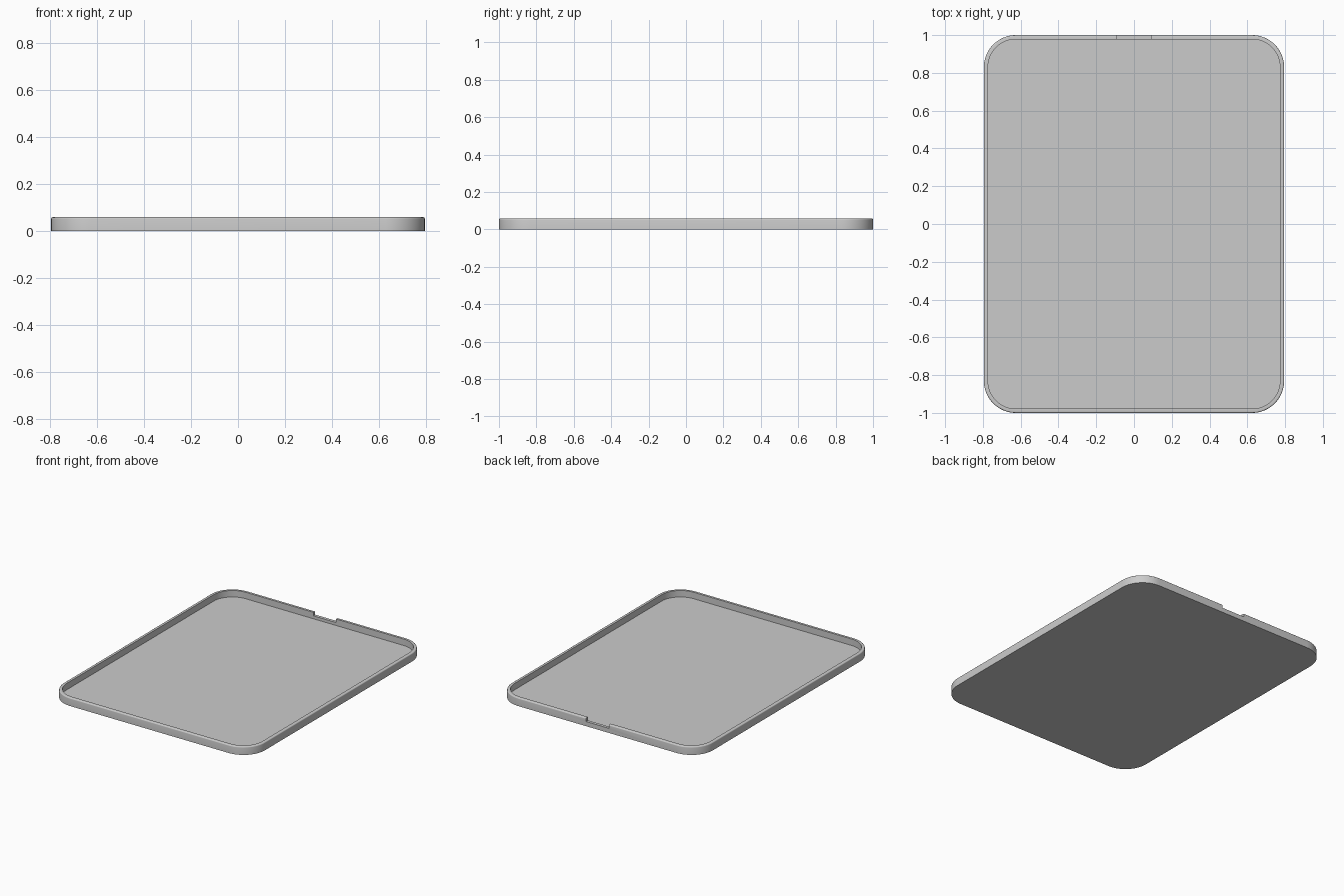
import bpy, bmesh
from math import cos, sin, pi, radians

if "Cube" in bpy.data.objects:
    bpy.data.objects.remove(bpy.data.objects["Cube"])

HALF_X, HALF_Y, CORNER = 0.795, 1.0, 0.17
HEIGHT, FLOOR, WALL, FILLET = 0.058, 0.012, 0.022, 0.007

grey = bpy.data.materials.new("plain grey")
grey.use_nodes = True
colour = (0.6, 0.6, 0.6, 1)
grey.diffuse_color = colour
grey.node_tree.nodes["Principled BSDF"].inputs["Base Color"].default_value = colour


def rounded_ring(bm, inset, z, steps=16):
    """Rounded rectangle of vertices, pulled in from the outer outline."""
    r = CORNER - inset
    ring = []
    for quarter, (sx, sy) in enumerate([(1, 1), (-1, 1), (-1, -1), (1, -1)]):
        for i in range(steps + 1):
            a = (quarter + i / steps) * pi / 2
            ring.append(bm.verts.new((sx * (HALF_X - CORNER) + r * cos(a),
                                      sy * (HALF_Y - CORNER) + r * sin(a), z)))
    return ring


# Wall section: outer side, rounded outer lip, flat rim, inner side
arc = [i * pi / 8 for i in range(5)]
section = [(0, 0)]
section += [(FILLET * (1 - cos(a)), HEIGHT - FILLET * (1 - sin(a))) for a in arc]
section += [(WALL, HEIGHT), (WALL, FLOOR)]

# Tray
bm = bmesh.new()
rings = [rounded_ring(bm, inset, z) for inset, z in section]
for low, high in zip(rings, rings[1:]):
    for i in range(len(low)):
        j = (i + 1) % len(low)
        bm.faces.new((low[i], low[j], high[j], high[i]))
bm.faces.new(rings[0][::-1])
bm.faces.new(rings[-1])
bmesh.ops.recalc_face_normals(bm, faces=bm.faces)
mesh = bpy.data.meshes.new("tray")
bm.to_mesh(mesh)
bm.free()
mesh.materials.append(grey)
tray = bpy.data.objects.new("tray", mesh)
bpy.context.collection.objects.link(tray)

# Finger notch through the back wall
bpy.ops.mesh.primitive_cube_add(size=1, location=(0, HALF_Y, 0.033 + 0.05))
cutter = bpy.context.object
cutter.name = "notch_cutter"
cutter.scale = (0.18, 0.1, 0.1)
cutter.hide_render = True
cutter.data.materials.append(grey)

cut = tray.modifiers.new("notch", "BOOLEAN")
cut.operation = "DIFFERENCE"
cut.solver = "EXACT"
cut.object = cutter
bpy.ops.object.select_all(action="DESELECT")
tray.select_set(True)
bpy.context.view_layer.objects.active = tray
bpy.ops.object.modifier_apply(modifier=cut.name)
bpy.data.objects.remove(cutter)
bpy.ops.object.shade_smooth_by_angle(angle=radians(35))
